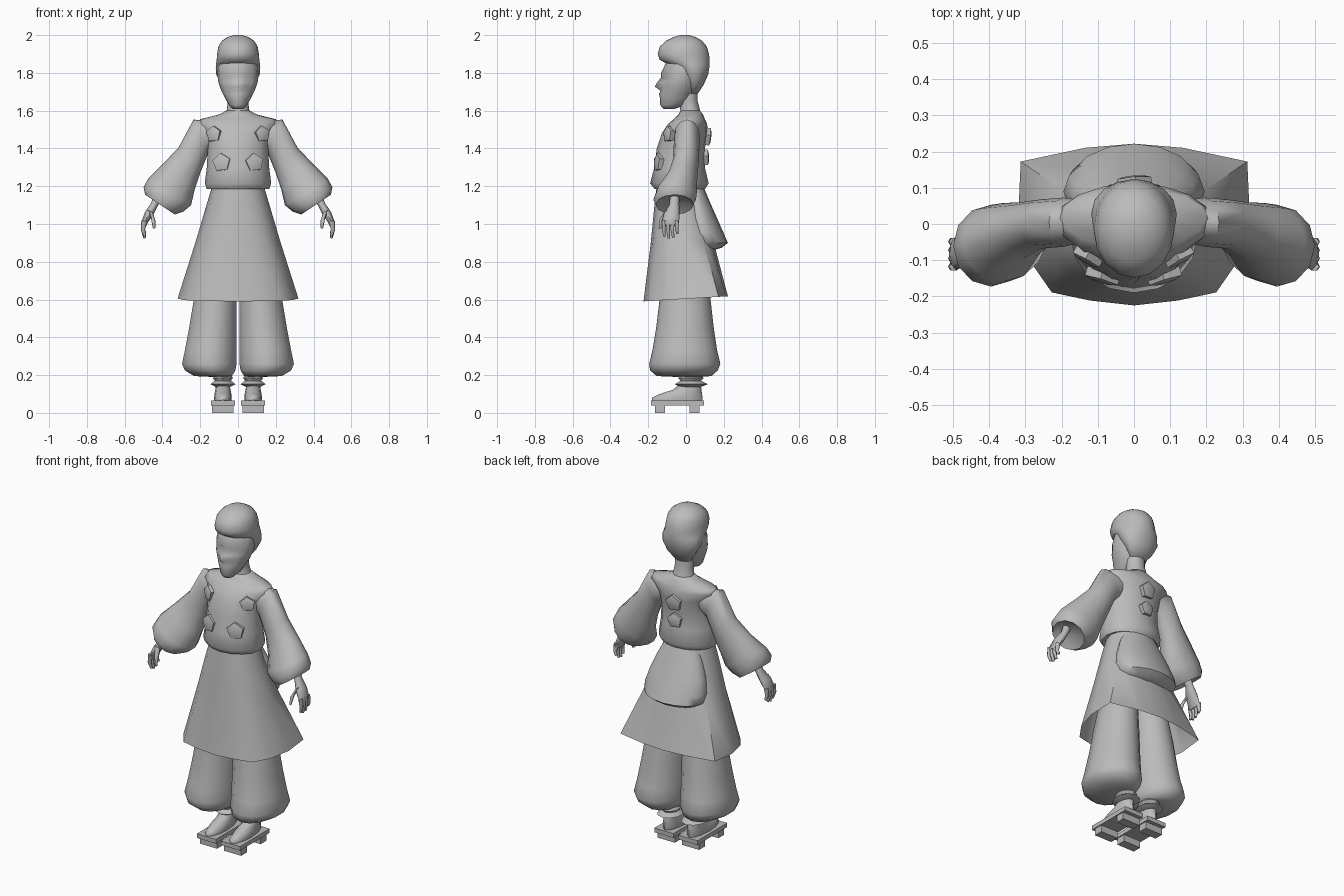
import bpy, bmesh, math
from mathutils import Vector
from mathutils.bvhtree import BVHTree

grey = bpy.data.materials.new("plain_grey")
grey.diffuse_color = (0.5, 0.5, 0.5, 1)


def finish(name, bm, angle=50):
    bmesh.ops.recalc_face_normals(bm, faces=bm.faces)
    mesh = bpy.data.meshes.new(name)
    bm.to_mesh(mesh)
    bm.free()
    mesh.materials.append(grey)
    ob = bpy.data.objects.new(name, mesh)
    bpy.context.collection.objects.link(ob)
    bpy.ops.object.select_all(action='DESELECT')
    ob.select_set(True)
    bpy.context.view_layer.objects.active = ob
    bpy.ops.object.shade_smooth_by_angle(angle=math.radians(angle))
    return ob


def loft(name, rings, caps=(True, True), angle=50):
    bm = bmesh.new()
    rows = [[bm.verts.new(p) for p in r] for r in rings]
    n = len(rows[0])
    for a, b in zip(rows, rows[1:]):
        for i in range(n):
            j = (i + 1) % n
            bm.faces.new((a[i], a[j], b[j], b[i]))
    if caps[0]:
        bm.faces.new(rows[0])
    if caps[1]:
        bm.faces.new(rows[-1])
    return finish(name, bm, angle)


def level(z, rx, yf, yb, n=16, cx=0):
    """Horizontal oval from front yf to back yb; point 0 faces front."""
    cy, ry = (yf + yb) / 2, (yb - yf) / 2
    return [Vector((cx + rx * math.sin(t), cy - ry * math.cos(t), z))
            for t in (math.tau * i / n for i in range(n))]


def limb(outer, inner, cy, ry, s, n=10):
    """Oval across a limb between two (x, z) points, s is the side."""
    a, b = Vector((outer[0], 0, outer[1])), Vector((inner[0], 0, inner[1]))
    c, h = (a + b) / 2, (a - b) / 2
    out = []
    for i in range(n):
        t = math.tau * i / n
        p = c + h * math.cos(t)
        out.append(Vector((s * p.x, cy + ry * math.sin(t), p.z)))
    return out


def box(name, x0, x1, y0, y1, z0, z1):
    loft(name, [[Vector((x, y, z)) for x, y in
                 ((x0, y0), (x1, y0), (x1, y1), (x0, y1))] for z in (z0, z1)], angle=20)


# Head: nose pushes the front point, eye pulls in its neighbours
face = []
for z, rx, yf, yb, nose, eye in (
        (1.61, .028, -.12, -.06, 0, 0), (1.63, .048, -.137, 0, 0, 0),
        (1.665, .068, -.133, .03, .004, 0), (1.69, .08, -.135, .045, .008, 0),
        (1.705, .088, -.13, .055, .004, 0), (1.728, .097, -.13, .06, .036, 0),
        (1.75, .104, -.13, .07, .022, .006), (1.775, .107, -.125, .08, .008, .016),
        (1.80, .108, -.128, .09, .004, -.002), (1.85, .105, -.108, .1, 0, 0),
        (1.90, .08, -.09, .08, 0, 0)):
    r = level(z, rx, yf, yb)
    r[0].y -= nose
    for i in (1, -1):
        r[i].y += eye
    face.append(r)
loft("head", face, angle=70)

# Hair with swept-up front roll
loft("hair", [level(*r) for r in (
    (1.69, .05, .0, .062), (1.74, .088, .0, .095), (1.79, .115, -.035, .117),
    (1.83, .118, -.065, .124), (1.85, .116, -.105, .125), (1.87, .113, -.14, .125),
    (1.90, .111, -.15, .122), (1.94, .104, -.138, .11), (1.97, .085, -.105, .085),
    (1.99, .055, -.065, .05), (2.0, .02, -.03, .02))], angle=70)

# Neck
loft("neck", [level(*r, 12) for r in (
    (1.55, .085, -.05, .09), (1.60, .06, -.03, .075), (1.65, .054, -.035, .062),
    (1.72, .056, -.04, .06))], angle=70)

# Jacket body
jacket = loft("jacket", [level(*r) for r in (
    (1.20, .13, -.14, .08), (1.185, .165, -.165, .10), (1.215, .176, -.19, .12),
    (1.30, .165, -.168, .10), (1.40, .16, -.155, .10), (1.48, .17, -.128, .115),
    (1.53, .215, -.095, .112), (1.555, .20, -.065, .10), (1.58, .10, -.04, .09),
    (1.60, .062, -.03, .075))], angle=60)

# Five-sided badges laid on the jacket
tree = BVHTree.FromPolygons([v.co for v in jacket.data.vertices],
                            [p.vertices[:] for p in jacket.data.polygons])
badges = [(s * x, z, r, -1) for s in (1, -1)
          for x, z, r in ((.125, 1.475, .044), (.085, 1.325, .05))]
badges += [(0, 1.46, .05, 1), (0, 1.35, .045, 1)]
for x, z, r, side in badges:
    hit, nor, _, _ = tree.ray_cast(Vector((x, side, z)), Vector((0, -side, 0)))
    nor = (nor * .6 + Vector((0, side, 0)) * .4).normalized()
    u = nor.cross(Vector((0, 0, 1))).normalized()
    v = u.cross(nor)
    rows = []
    for depth, k in ((-.012, 1), (.014, 1), (.02, .6)):
        rows.append([hit + nor * depth + (u * math.sin(t) + v * math.cos(t)) * r * k
                     for t in (math.tau * i / 5 + .1 for i in range(5))])
    loft("badge", rows, angle=25)

# Skirt outline: front centre round to back centre, mirrored
half = [(0, -1), (.38, -.94), (.71, -.84), (.9, -.45), (1, .1), (.98, .78), (.42, .95), (0, 1)]
outline = half + [(-x, y) for x, y in half[-2:0:-1]]
skirt = []
for z, rx, yf, yb in ((1.21, .135, -.155, .09), (1.10, .168, -.168, .10),
                      (.90, .227, -.188, .145), (.604, .32, -.225, .222)):
    cy, ry = (yf + yb) / 2, (yb - yf) / 2
    ring = []
    for x, y in outline:
        k = (1.2 - z) / .6                       # rounder towards the waist
        f = k + (1 - k) / max(1, math.hypot(x, y))
        yy = cy + ry * y * f
        ring.append(Vector((rx * x * f, yy, z + .06 * yy)))
    skirt.append(ring)
loft("skirt", skirt, caps=(True, False), angle=60)

# Draped fold at the back of the skirt
loft("back_drape", [level(*r) for r in (
    (1.20, .10, -.02, .092), (1.12, .14, -.02, .125), (1.03, .175, -.02, .165),
    (.95, .195, -.02, .20), (.90, .185, -.02, .222), (.875, .15, -.02, .19),
    (.86, .12, -.02, .14))], angle=60)

for s in (1, -1):
    # Sleeve with a wide gathered cuff
    loft("sleeve", [limb(*r, s, 12) for r in (
        ((.10, 1.54), (.10, 1.42), .01, .05), ((.235, 1.553), (.155, 1.38), .005, .068),
        ((.315, 1.405), (.20, 1.27), .0, .068), ((.40, 1.315), (.23, 1.18), -.02, .08),
        ((.475, 1.24), (.248, 1.10), -.05, .108), ((.50, 1.195), (.29, 1.065), -.06, .113),
        ((.492, 1.155), (.335, 1.05), -.06, .10), ((.465, 1.16), (.37, 1.10), -.06, .06))],
        angle=55)

    # Hand, fingers and thumb
    loft("palm", [limb(*r, s, 8) for r in (
        ((.445, 1.16), (.405, 1.13), -.06, .025), ((.46, 1.11), (.425, 1.095), -.062, .026),
        ((.492, 1.065), (.448, 1.05), -.075, .042), ((.512, 1.01), (.478, 1.005), -.083, .046),
        ((.51, .995), (.485, .99), -.083, .04))], angle=70)
    for i in range(4):
        y, drop = -.118 + i * .023, (.01, 0, .005, .025)[i]
        loft("finger", [limb(*r, s, 6) for r in (
            ((.512, 1.02), (.482, 1.01), y, .012), ((.514, .97), (.492, .97), y, .011),
            ((.500, .922 + drop), (.486, .927 + drop), y + .004, .007))], angle=70)
    loft("thumb", [limb(*r, s, 6) for r in (
        ((.478, 1.075), (.45, 1.06), -.095, .018), ((.46, 1.025), (.438, 1.02), -.128, .014),
        ((.45, .975), (.438, .978), -.138, .008))], angle=70)

    # Baggy trouser leg
    loft("trouser_leg", [level(z, (b - a) / 2, yf, yb, 14, s * (a + b) / 2)
                         for z, a, b, yf, yb in (
        (1.0, .01, .15, -.10, .08), (.60, .004, .237, -.14, .13),
        (.45, .004, .262, -.158, .147), (.33, .004, .285, -.178, .165),
        (.26, .004, .30, -.195, .182), (.225, .01, .285, -.19, .168),
        (.195, .03, .235, -.155, .135), (.19, .05, .13, -.04, .07))], angle=60)

    # Foot and ruffled sock
    cx = s * .08
    loft("foot", [level(*r, 12, cx) for r in (
        (.062, .045, -.18, .085), (.08, .047, -.18, .088), (.10, .045, -.14, .085),
        (.122, .04, -.07, .082), (.15, .036, -.035, .078))], angle=60)
    loft("sock_ruffle", [level(*r, 10, cx) for r in (
        (.138, .042, -.035, .08), (.152, .07, -.058, .115), (.17, .045, -.03, .08),
        (.185, .056, -.04, .095), (.21, .04, -.03, .07))], angle=30)

    # Wooden sandal
    box("sandal_board", cx - .063, cx + .063, -.185, .095, .04, .065)
    for y in (-.165, .018):
        box("sandal_tooth", cx - .057, cx + .057, y, y + .054, 0, .045)
